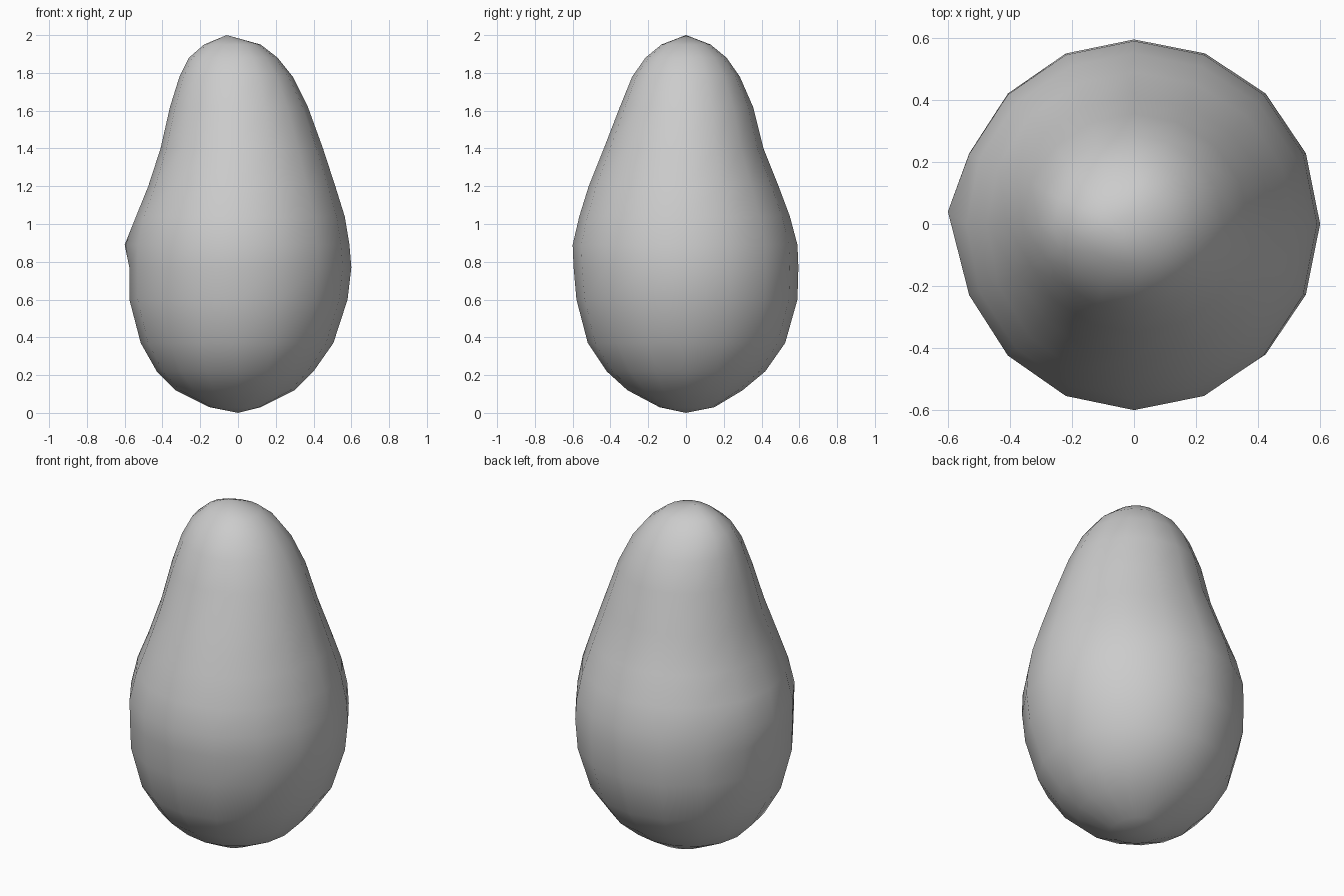
import bpy, bmesh, math

if "Cube" in bpy.data.objects:
    bpy.data.objects.remove(bpy.data.objects["Cube"])

SIDES = 16
# Ring profile: z, left, right, front, back extents
RINGS = [
    (0.03, 0.15, 0.12, 0.14, 0.15),
    (0.12, 0.33, 0.30, 0.31, 0.30),
    (0.22, 0.43, 0.40, 0.42, 0.42),
    (0.37, 0.515, 0.505, 0.52, 0.525),
    (0.60, 0.575, 0.58, 0.58, 0.59),
    (0.77, 0.575, 0.60, 0.595, 0.595),
    (0.89, 0.575, 0.59, 0.60, 0.59),
    (1.04, 0.54, 0.565, 0.565, 0.55),
    (1.20, 0.475, 0.515, 0.515, 0.49),
    (1.40, 0.41, 0.45, 0.435, 0.41),
    (1.62, 0.36, 0.37, 0.35, 0.355),
    (1.78, 0.31, 0.29, 0.285, 0.285),
    (1.88, 0.26, 0.21, 0.215, 0.215),
    (1.95, 0.18, 0.12, 0.13, 0.13),
]

# Lopsided pear-shaped body, lofted ring by ring
bm = bmesh.new()
rings = []
for z, left, right, front, back in RINGS:
    ring = []
    for i in range(SIDES):
        a = 2 * math.pi * i / SIDES
        c, s = math.cos(a), math.sin(a)
        ring.append(bm.verts.new((c * (right if c > 0 else left),
                                  s * (back if s > 0 else front), z)))
    rings.append(ring)

for lower, upper in zip(rings, rings[1:]):
    for i in range(SIDES):
        j = (i + 1) % SIDES
        bm.faces.new((lower[i], lower[j], upper[j], upper[i]))

# Rounded ends
bottom = bm.verts.new((0, 0, 0))
top = bm.verts.new((-0.06, 0.0, 2.0))
for i in range(SIDES):
    j = (i + 1) % SIDES
    bm.faces.new((bottom, rings[0][j], rings[0][i]))
    bm.faces.new((top, rings[-1][i], rings[-1][j]))

# Small bump on the left side
bump = rings[6][SIDES // 2]
bump.co.x, bump.co.y = -0.60, 0.04

bmesh.ops.recalc_face_normals(bm, faces=bm.faces)
for f in bm.faces:
    f.smooth = True
mesh = bpy.data.meshes.new("fruit_body")
bm.to_mesh(mesh)
bm.free()
body = bpy.data.objects.new("fruit_body", mesh)
bpy.context.collection.objects.link(body)
